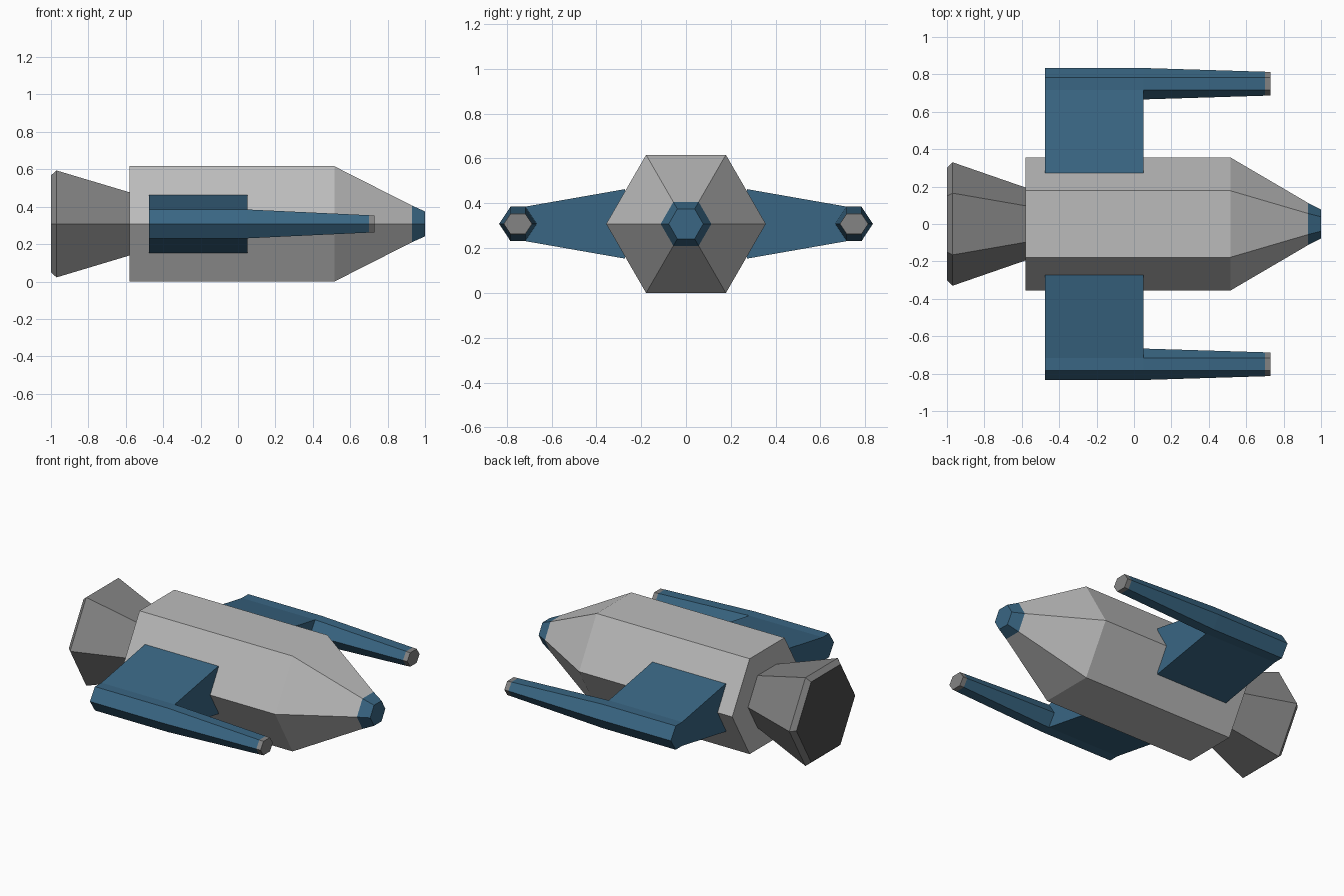
import bpy, bmesh

MID = 0.308  # height of the long axis

cube = bpy.data.objects.get("Cube")
if cube:
    bpy.data.objects.remove(cube, do_unlink=True)


def make_material(name, rgb):
    mat = bpy.data.materials.new(name)
    mat.use_nodes = True
    colour = (*rgb, 1.0)
    mat.diffuse_color = colour
    bsdf = next(n for n in mat.node_tree.nodes if n.type == 'BSDF_PRINCIPLED')
    bsdf.inputs["Base Color"].default_value = colour
    return mat


light_grey = make_material("light grey", (0.5, 0.5, 0.5))
mid_grey = make_material("mid grey", (0.23, 0.23, 0.23))
dark_grey = make_material("dark grey", (0.07, 0.07, 0.07))
blue = make_material("blue", (0.041, 0.133, 0.227))


def add_mesh(name, bm, *mats):
    bmesh.ops.recalc_face_normals(bm, faces=bm.faces)
    mesh = bpy.data.meshes.new(name)
    bm.to_mesh(mesh)
    bm.free()
    for mat in mats:
        mesh.materials.append(mat)
    obj = bpy.data.objects.new(name, mesh)
    bpy.context.collection.objects.link(obj)
    return obj


def loft(name, rings, *mats):
    """Bridge rings of points into a closed solid."""
    bm = bmesh.new()
    loops = [[bm.verts.new(p) for p in ring] for ring in rings]
    for a, b in zip(loops, loops[1:]):
        for i in range(len(a)):
            j = (i + 1) % len(a)
            bm.faces.new((a[i], a[j], b[j], b[i]))
    bm.faces.new(loops[0])
    bm.faces.new(loops[-1])
    return add_mesh(name, bm, *mats)


def hexagon(x, radius, y=0.0, flat=None, height=None):
    """Six-sided ring across x, with points to the sides and a flat top."""
    flat = radius / 2 if flat is None else flat
    height = radius * 0.866 if height is None else height
    outline = [(radius, 0), (flat, height), (-flat, height),
               (-radius, 0), (-flat, -height), (flat, -height)]
    return [(x, y + dy, MID + dz) for dy, dz in outline]


# Hull and nose cap
loft("hull", [hexagon(-0.58, 0.356), hexagon(0.515, 0.356), hexagon(0.93, 0.113)], light_grey)
loft("nose_cap", [hexagon(0.93, 0.113), hexagon(1.0, 0.077)], blue)

# Engine nozzle with a dark rear face
nozzle = loft("engine_nozzle",
              [hexagon(-1.0, 0.3), hexagon(-0.97, 0.33), hexagon(-0.58, 0.195)],
              mid_grey, dark_grey)
for face in nozzle.data.polygons:
    if face.normal.x < -0.99:
        face.material_index = 1

# Wings, pods and pod tips on both sides
for side, sign in (("left", 1), ("right", -1)):
    y = sign * 0.75
    shoulder = hexagon(0.05, 0.084, y, 0.033, 0.077)
    neck = hexagon(0.70, 0.064, y, 0.033, 0.0465)
    loft(side + "_pod", [hexagon(-0.475, 0.084, y, 0.033, 0.077), shoulder, neck], blue)
    loft(side + "_pod_tip", [neck, hexagon(0.73, 0.063, y, 0.033, 0.045)], mid_grey)

    outline = [(0.272, 0.155), (0.717, 0.077), (0.717, -0.077), (0.272, -0.155)]
    loft(side + "_wing",
         [[(x, sign * dy, MID + dz) for dy, dz in outline] for x in (-0.475, 0.05)], blue)
